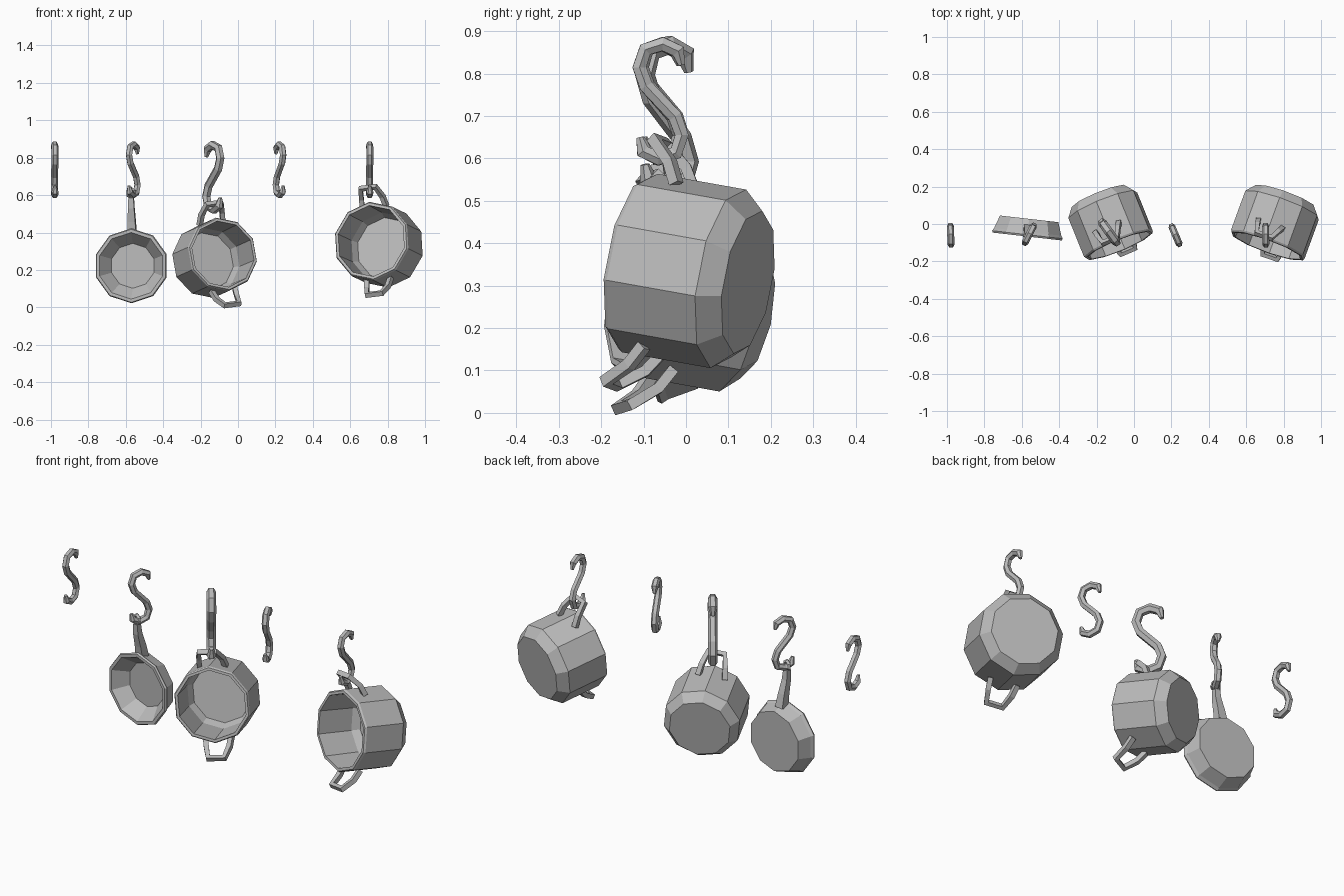
import bpy, bmesh, math
from math import radians, sin, cos, pi
from mathutils import Matrix, Vector

cube = bpy.data.objects.get("Cube")
if cube:
    bpy.data.objects.remove(cube, do_unlink=True)

steel = bpy.data.materials.new("grey steel")
steel.use_nodes = True
GREY = (0.5, 0.5, 0.5, 1)
steel.diffuse_color = GREY
steel.node_tree.nodes["Principled BSDF"].inputs["Base Color"].default_value = GREY


def add(name, mesh, matrix):
    mesh.materials.clear()
    mesh.materials.append(steel)
    obj = bpy.data.objects.new(name, mesh)
    obj.matrix_world = matrix
    bpy.context.collection.objects.link(obj)
    return obj


def frame(pos, yaw, pitch=0, roll=0):
    return (Matrix.Translation(pos) @ Matrix.Rotation(radians(yaw), 4, 'Z')
            @ Matrix.Rotation(radians(pitch), 4, 'X') @ Matrix.Rotation(radians(roll), 4, 'Y'))


def vessel(name, profile, matrix, sides=10):
    """Closed shell turned about local y; profile runs from outer base to inner floor."""
    bm = bmesh.new()
    rings = []
    for r, y in profile:
        rings.append([bm.verts.new((r * sin(2 * pi * i / sides), y, r * cos(2 * pi * i / sides)))
                      for i in range(sides)])
    for a, b in zip(rings, rings[1:]):
        for i in range(sides):
            j = (i + 1) % sides
            bm.faces.new((a[i], a[j], b[j], b[i]))
    bm.faces.new(rings[0])
    bm.faces.new(rings[-1])
    bmesh.ops.recalc_face_normals(bm, faces=bm.faces)
    mesh = bpy.data.meshes.new(name)
    bm.to_mesh(mesh)
    bm.free()
    return add(name, mesh, matrix)


def bar(name, points, radius, matrix, taper=None, resolution=0, tilt=0, cyclic=False):
    """Faceted rod along a path."""
    curve = bpy.data.curves.new(name, 'CURVE')
    curve.dimensions = '3D'
    curve.bevel_depth = radius
    curve.bevel_resolution = resolution
    curve.use_fill_caps = True
    spline = curve.splines.new('POLY')
    spline.points.add(len(points) - 1)
    spline.use_cyclic_u = cyclic
    for i, (p, q) in enumerate(zip(spline.points, points)):
        p.co = (*q, 1)
        p.radius = taper[i] if taper else 1
        p.tilt = radians(tilt)
    helper = bpy.data.objects.new(name + " path", curve)
    bpy.context.collection.objects.link(helper)
    deps = bpy.context.evaluated_depsgraph_get()
    mesh = bpy.data.meshes.new_from_object(helper.evaluated_get(deps))
    bpy.data.objects.remove(helper, do_unlink=True)
    for poly in mesh.polygons:
        poly.use_smooth = False
    return add(name, mesh, matrix)


# S hooks: upper half of the path, repeated by point symmetry
HALF = [(.05, .085), (.042, .118), (.005, .135), (-.036, .122), (-.05, .08), (-.034, .036)]
S_PATH = [(0, y, z) for y, z in HALF] + [(0, -y, -z) for y, z in reversed(HALF)]
S_TAPER = [.5] + [1.1] * (len(S_PATH) - 2) + [.5]
for name, pos, yaw, size in [("left_end_hook", (-.98, -.06, .735), 2, 1),
                             ("pan_hook", (-.56, -.055, .735), -27, 1),
                             ("small_pot_hook", (-.132, -.045, .695), 36, 1.28),
                             ("spare_hook", (.222, -.06, .735), 23, 1),
                             ("large_pot_hook", (.704, -.06, .735), 1, 1)]:
    bar(name, S_PATH, .017, frame(pos, yaw) @ Matrix.Scale(size, 4), S_TAPER, 1)


# Pots, each with a pair of loop handles leaning towards the rim
def pot(name, pos, yaw, r):
    m = frame(pos, yaw, -9.5, -7)
    vessel(name, [(r * .8, .285), (r, .235), (r, .01), (r * .97, 0),
                  (r * .9, 0), (r * .88, .2), (r * .78, .24)], m)
    for side, label in ((1, "top"), (-1, "bottom")):
        loop = [(-.068, .085, side * (r - .02)), (-.06, .055, side * (r + .03)),
                (-.042, 0, side * (r + .075)), (.042, 0, side * (r + .075)),
                (.06, .055, side * (r + .03)), (.068, .085, side * (r - .02))]
        bar(name + "_" + label + "_handle", loop, .018, m, tilt=45)


pot("large_pot", (.712, -.118, .355), -20, .215)
pot("small_pot", (-.08, -.115, .285), 22, .2)

# Frying pan with a tapered handle that ends in a hanging eye
pan = frame((-.57, -.057, .222), -6.5)
vessel("frying_pan", [(.165, .085), (.19, .015), (.2, 0), (.195, -.01),
                      (.178, -.01), (.12, .065)], pan)
bar("pan_handle", [(0, .03, .17), (0, .015, .24), (0, -.005, .31), (0, -.01, .365)],
    .026, pan, [1.3, 1.1, .9, .75], tilt=45)
eye = [(.017 * sin(k * pi / 3), -.01, .388 + .024 * cos(k * pi / 3)) for k in range(6)]
bar("pan_handle_eye", eye, .011, pan, cyclic=True)
